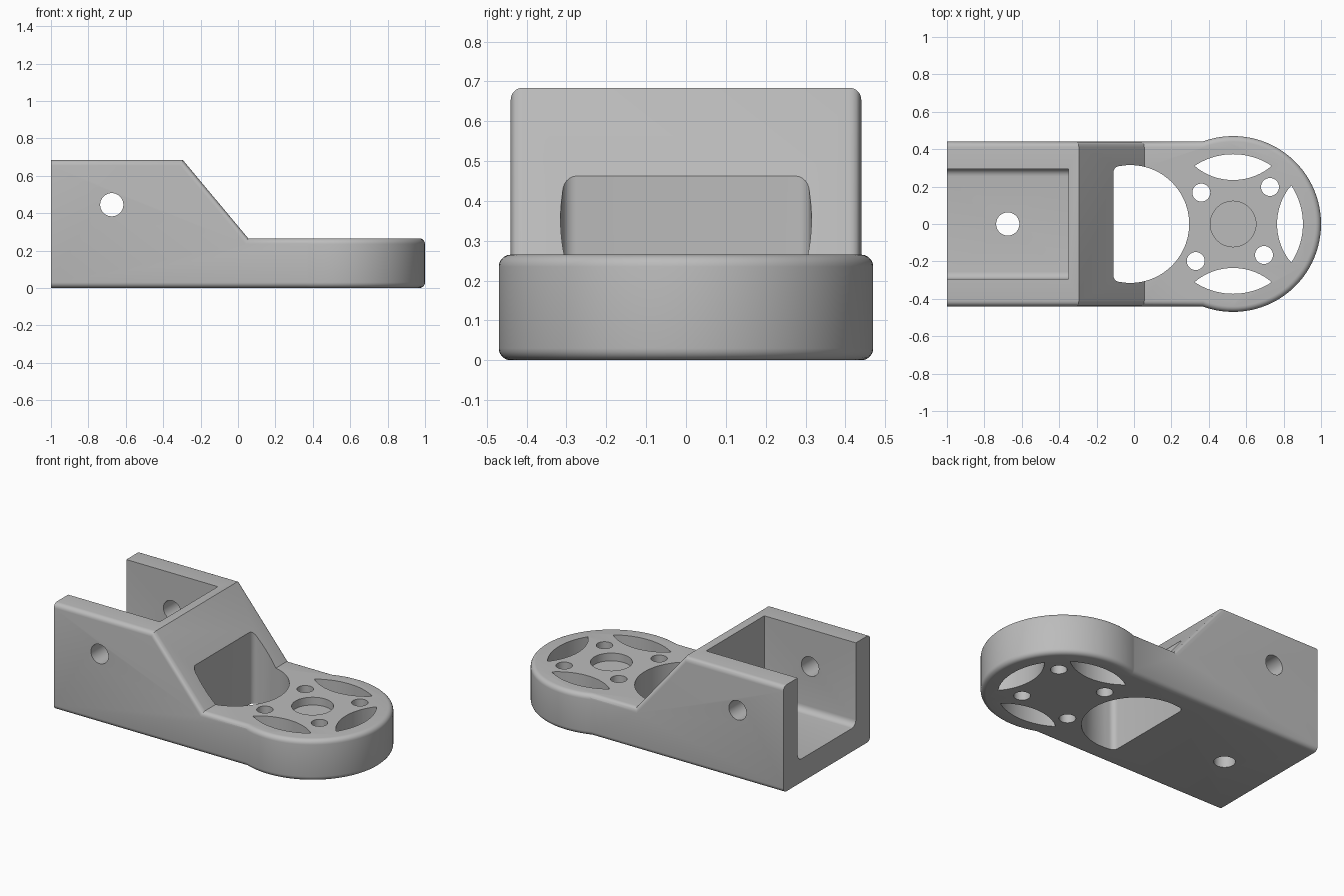
import bpy, bmesh, math
from mathutils import Vector

cube = bpy.data.objects.get("Cube")
if cube:
    bpy.data.objects.remove(cube, do_unlink=True)

HUB = Vector((0.53, 0.0))   # centre of the round plate
PLATE = 0.265               # plate height
HALF = 0.44                 # half width of the body
FILLET = 0.03

grey = bpy.data.materials.new("grey plastic")
grey.use_nodes = True
colour = (0.5, 0.5, 0.5, 1)
grey.diffuse_color = colour
grey.node_tree.nodes["Principled BSDF"].inputs["Base Color"].default_value = colour


def arc(cx, cy, r, a0, a1, n):
    """Points on an arc, angles in degrees."""
    angles = [math.radians(a0 + (a1 - a0) * i / n) for i in range(n + 1)]
    return [(cx + r * math.cos(a), cy + r * math.sin(a)) for a in angles]


def circle(cx, cy, r, n=48):
    return arc(cx, cy, r, 0, 360, n)[:-1]


def prism(name, points, lo, hi, axis="z", pick=None):
    """Extrude a closed outline along an axis and fillet the picked edges."""
    place = {"z": lambda a, b, t: (a, b, t),
             "y": lambda a, b, t: (a, t, b),
             "x": lambda a, b, t: (t, a, b)}[axis]
    bm = bmesh.new()
    face = bm.faces.new([bm.verts.new(place(a, b, lo)) for a, b in points])
    ext = bmesh.ops.extrude_face_region(bm, geom=[face])
    moved = [v for v in ext["geom"] if isinstance(v, bmesh.types.BMVert)]
    bmesh.ops.translate(bm, verts=moved, vec=place(0, 0, hi - lo))
    bmesh.ops.recalc_face_normals(bm, faces=bm.faces)
    if pick:
        bmesh.ops.bevel(bm, geom=[e for e in bm.edges if pick(e)], offset=FILLET,
                        segments=5, profile=0.5, affect="EDGES", clamp_overlap=True)
    mesh = bpy.data.meshes.new(name)
    bm.to_mesh(mesh)
    bm.free()
    mesh.materials.append(grey)
    obj = bpy.data.objects.new(name, mesh)
    bpy.context.collection.objects.link(obj)
    return obj


def rim(e):
    """Edges around the flat ends of the disc."""
    return abs(e.verts[0].co.z - e.verts[1].co.z) < 1e-5


def side_edge(e):
    """Long edges of the body, leaving its two ends square."""
    a, b = e.verts[0].co, e.verts[1].co
    return abs(a.y - b.y) < 1e-5 and abs(a.x - b.x) > 1e-5


def lens(angle):
    """Outline of a lens-shaped window turned about the hub."""
    outer = arc(0, 0, 0.373, -33.5, 33.5, 20)
    inner = arc(0.555, 0, 0.32, 180 - 40, 180 + 40, 20)
    # both arcs share their end points
    tip = outer[-1]
    inner = [tip] + inner[1:-1]
    c, s = math.cos(math.radians(angle)), math.sin(math.radians(angle))
    return [(HUB.x + x * c - y * s, HUB.y + x * s + y * c) for x, y in outer + inner[1:]]


# Bracket body: side profile with the sloping shoulder
bracket = prism("bracket", [(-1, 0), (0.55, 0), (0.55, PLATE), (0.055, PLATE),
                            (-0.295, 0.684), (-1, 0.684)], -HALF, HALF, "y", side_edge)
# Round mounting plate
plate = prism("round_plate", circle(HUB.x, 0, 0.47, 96), 0, PLATE, "z", rim)

# Channel with rounded floor corners, open to the left end and the top
r, w, floor = 0.04, 0.295, 0.15
channel = prism("channel_cutter", [(-w, 1)] + arc(-w + r, floor + r, r, 180, 270, 6)
                + arc(w - r, floor + r, r, 270, 360, 6) + [(w, 1)], -1.2, -0.35, "x")
# D-shaped opening
d_hole = prism("d_opening_cutter", arc(-0.02, 0, 0.315, -95, 95, 48)
               + arc(-0.075, 0.275, 0.035, 90, 180, 6)
               + arc(-0.075, -0.275, 0.035, 180, 270, 6), -0.2, 1)
# Pin holes through the walls and the floor
cutters = [channel, d_hole,
           prism("wall_pin_cutter", circle(-0.675, 0.445, 0.062), -1, 1, "y"),
           prism("floor_hole_cutter", circle(-0.675, 0, 0.062), -0.2, 0.5),
           prism("centre_recess_cutter", circle(HUB.x, 0, 0.122), PLATE - 0.05, 0.5)]
# Screw holes and lens windows of the plate
for x, y in [(0.36, 0.168), (0.727, 0.198), (0.695, -0.166), (0.33, -0.198)]:
    cutters.append(prism("screw_hole_cutter", circle(x, y, 0.048, 32), -0.2, 0.5))
for angle in (-90, 0, 90):
    cutters.append(prism("lens_window_cutter", lens(angle), -0.2, 0.5))


def combine(target, other, operation):
    mod = target.modifiers.new(operation.lower(), "BOOLEAN")
    mod.operation, mod.object, mod.solver = operation, other, "EXACT"
    bpy.context.view_layer.objects.active = target
    bpy.ops.object.modifier_apply(modifier=mod.name)
    bpy.data.objects.remove(other, do_unlink=True)


combine(bracket, plate, "UNION")
for cutter in cutters:
    combine(bracket, cutter, "DIFFERENCE")

bpy.ops.object.select_all(action="DESELECT")
bracket.select_set(True)
bpy.context.view_layer.objects.active = bracket
bpy.ops.object.shade_smooth_by_angle(angle=math.radians(30))
